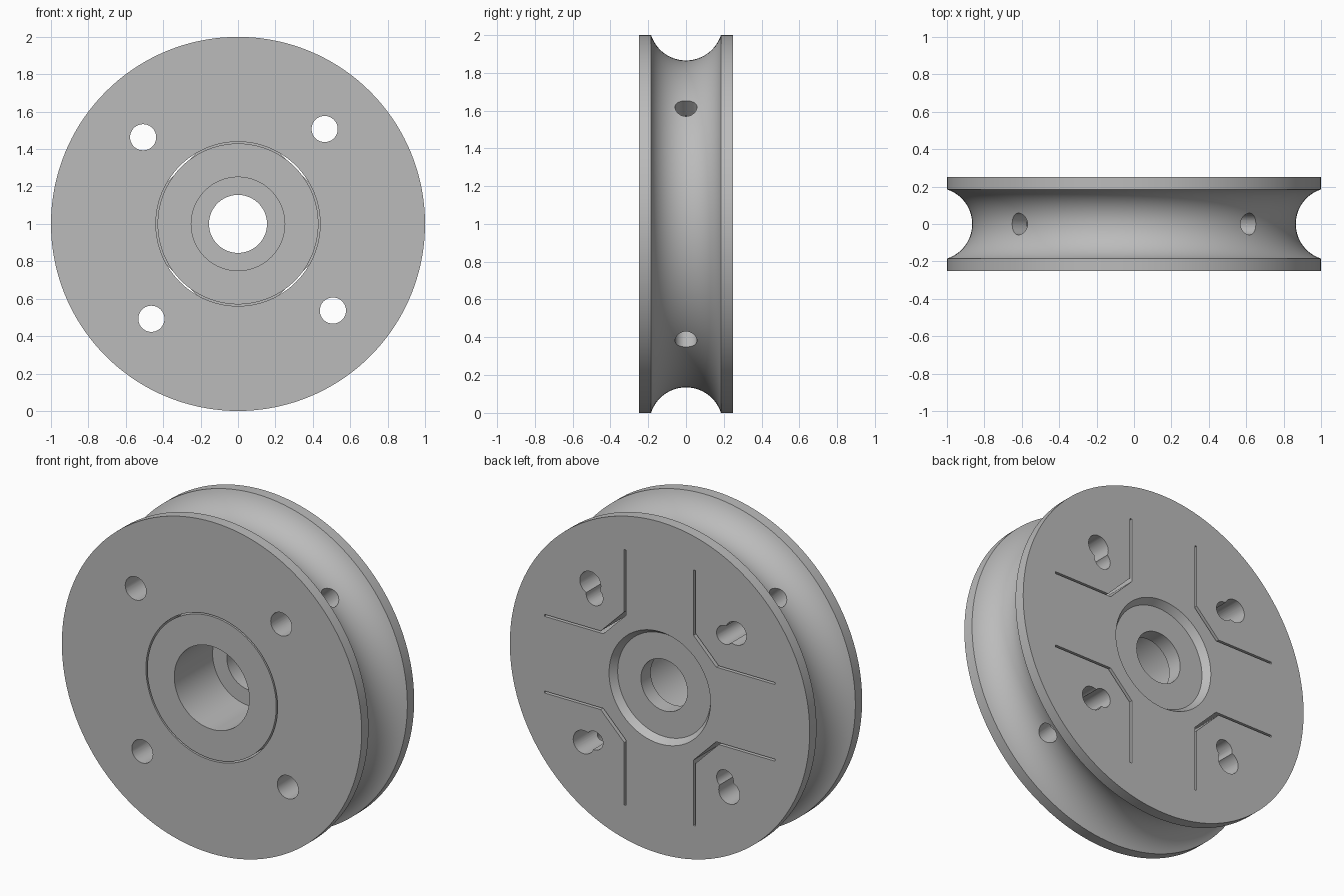
import bpy, bmesh
from math import sin, cos, pi, radians, acos, sqrt
from mathutils import Vector, Matrix

if "Cube" in bpy.data.objects:
    bpy.data.objects.remove(bpy.data.objects["Cube"], do_unlink=True)

CENTRE = Vector((0, 0, 1))
SEGMENTS = 144
FRONT, BACK = -0.25, 0.25

metal = bpy.data.materials.new("plain_grey")
metal.use_nodes = True
grey = (0.5, 0.5, 0.5, 1)
metal.diffuse_color = grey
metal.node_tree.nodes["Principled BSDF"].inputs["Base Color"].default_value = grey


def make_object(name, bm):
    bmesh.ops.recalc_face_normals(bm, faces=bm.faces)
    mesh = bpy.data.meshes.new(name)
    bm.to_mesh(mesh)
    bm.free()
    mesh.materials.append(metal)
    obj = bpy.data.objects.new(name, mesh)
    bpy.context.collection.objects.link(obj)
    return obj


def lathe(name, profile):
    """Revolve a closed (radius, y) profile around the wheel axle."""
    bm = bmesh.new()
    rings = []
    for s in range(SEGMENTS):
        a = 2 * pi * s / SEGMENTS
        rings.append([bm.verts.new(CENTRE + Vector((r * cos(a), y, r * sin(a))))
                      for r, y in profile])
    n = len(profile)
    for s in range(SEGMENTS):
        here, there = rings[s], rings[(s + 1) % SEGMENTS]
        for i in range(n):
            j = (i + 1) % n
            bm.faces.new((here[i], here[j], there[j], there[i]))
    return make_object(name, bm)


def rod(name, start, end, radius):
    bm = bmesh.new()
    axis = end - start
    place = Matrix.Translation((start + end) / 2) @ axis.to_track_quat("Z", "Y").to_matrix().to_4x4()
    bmesh.ops.create_cone(bm, cap_ends=True, segments=40, radius1=radius,
                          radius2=radius, depth=axis.length, matrix=place)
    return make_object(name, bm)


def prism(name, outline, y0, y1):
    bm = bmesh.new()
    face = bm.faces.new([bm.verts.new(CENTRE + Vector((x, y0, z))) for x, z in outline])
    out = bmesh.ops.extrude_face_region(bm, geom=[face])
    bmesh.ops.translate(bm, vec=(0, y1 - y0, 0),
                        verts=[v for v in out["geom"] if isinstance(v, bmesh.types.BMVert)])
    return make_object(name, bm)


def polar(radius, angle, y):
    return CENTRE + Vector((radius * cos(angle), y, radius * sin(angle)))


# Wheel section: stepped bore, back recess, rim groove and front ring slot
groove_r, groove_c = 0.194, 1.059
limit = acos((groove_c - 1) / groove_r)
groove = []
for i in range(29):
    t = limit * (1 - 2 * i / 28)
    groove.append((groove_c - groove_r * cos(t), groove_r * sin(t)))
slot_floor = -0.05
profile = [(0.155, 0.115), (0.155, 0.208), (0.31, 0.208), (0.338, BACK), (1, BACK)]
profile += groove
profile += [(1, FRONT), (0.439, FRONT), (0.439, slot_floor), (0.43, slot_floor),
            (0.43, FRONT), (0.25, FRONT), (0.25, 0.115)]
wheel = lathe("grooved_wheel", profile)

# Outline of one bent slit, wider across its chamfered corner
low, high, tip = 0.225, 0.237, 0.77
inner, outer = 0.425 * sqrt(2), 0.446 * sqrt(2)
half = [(low, tip), (high, tip), (high, outer - high)]
slit = half + [(z, x) for x, z in reversed(half)]
slit += [(inner - low, low), (low, inner - low)]

# Cutters repeated in the four quadrants
cutters = []
for k in range(4):
    turn = k * pi / 2
    c, s = round(cos(turn)), round(sin(turn))
    diagonal = turn + pi / 4
    bolt = turn + radians(47.6)
    cutters += [
        prism("slit_cutter", [(c * x - s * z, s * x + c * z) for x, z in slit], -0.1, 0.3),
        rod("bolt_hole_cutter", polar(0.687, bolt, -0.3), polar(0.687, bolt, 0.3), 0.07),
        rod("pocket_cutter", polar(0.615, diagonal, 0), polar(0.615, diagonal, 0.3), 0.056),
        rod("radial_hole_cutter", polar(0.61, diagonal, 0), polar(1.1, diagonal, 0), 0.058),
    ]

for cutter in cutters:
    cutter.hide_render = True
    mod = wheel.modifiers.new("cut", "BOOLEAN")
    mod.operation = "DIFFERENCE"
    mod.solver = "EXACT"
    mod.object = cutter

# Bake the cuts and discard the cutters
bpy.context.view_layer.update()
graph = bpy.context.evaluated_depsgraph_get()
baked = bpy.data.meshes.new_from_object(wheel.evaluated_get(graph))
wheel.modifiers.clear()
wheel.data = baked
wheel.data.materials.clear()
wheel.data.materials.append(metal)
for cutter in cutters:
    bpy.data.objects.remove(cutter, do_unlink=True)

bpy.ops.object.select_all(action="DESELECT")
wheel.select_set(True)
bpy.context.view_layer.objects.active = wheel
bpy.ops.object.shade_smooth_by_angle(angle=radians(30))
